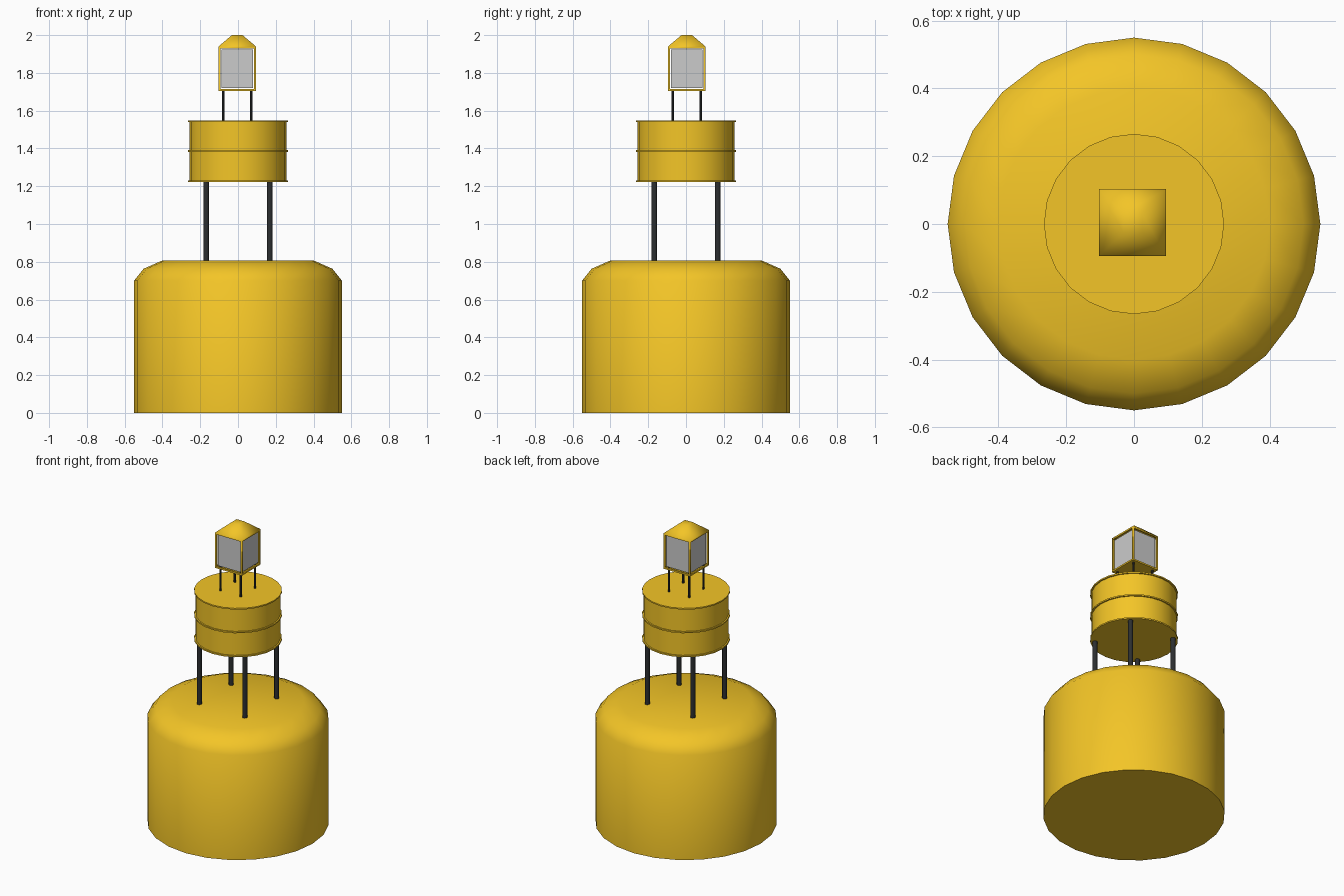
import bpy, bmesh, math

if "Cube" in bpy.data.objects:
    bpy.data.objects.remove(bpy.data.objects["Cube"])

CX, CY = -0.004, 0.004  # lantern axis


def material(name, rgb):
    m = bpy.data.materials.new(name)
    m.diffuse_color = (*rgb, 1)
    m.use_nodes = True
    m.node_tree.nodes["Principled BSDF"].inputs["Base Color"].default_value = m.diffuse_color
    return m


YELLOW = material("yellow_paint", (0.9, 0.56, 0.02))
DARK = material("dark_metal", (0.025, 0.028, 0.03))


def finish(name, bm, mat=None, angle=35):
    bmesh.ops.recalc_face_normals(bm, faces=bm.faces[:])
    me = bpy.data.meshes.new(name)
    bm.to_mesh(me)
    bm.free()
    ob = bpy.data.objects.new(name, me)
    bpy.context.collection.objects.link(ob)
    if mat:
        me.materials.append(mat)
    bpy.ops.object.select_all(action='DESELECT')
    ob.select_set(True)
    bpy.context.view_layer.objects.active = ob
    bpy.ops.object.shade_smooth_by_angle(angle=math.radians(angle))
    return ob


def lathe(name, profile, sides, mat, angle=35, loc=(0, 0), turn=0.0):
    """Closed solid from stacked rings of (radius, z)."""
    bm = bmesh.new()
    rings = []
    for r, z in profile:
        rings.append([bm.verts.new((loc[0] + r * math.cos(turn + math.tau * i / sides),
                                    loc[1] + r * math.sin(turn + math.tau * i / sides), z))
                      for i in range(sides)])
    for a, b in zip(rings, rings[1:]):
        for i in range(sides):
            j = (i + 1) % sides
            bm.faces.new((a[i], a[j], b[j], b[i]))
    bm.faces.new(rings[0][::-1])
    bm.faces.new(rings[-1])
    return finish(name, bm, mat, angle)


# Float body with rounded shoulder
lathe("float_body", [(0.55, 0), (0.55, 0.70), (0.50, 0.763), (0.40, 0.807)], 24, YELLOW, 50)

# Drum with three thin ribs
R, W = 0.266, 0.257
lathe("drum", [(R, 1.222), (R, 1.231), (W, 1.231), (W, 1.382), (R, 1.382), (R, 1.391),
               (W, 1.391), (W, 1.54), (R, 1.54), (R, 1.549)], 24, YELLOW)

# Lower and upper support posts
for sx in (-1, 1):
    for sy in (-1, 1):
        lathe("lower_post", [(0.015, 0.79), (0.015, 1.23)], 12, DARK,
              loc=(sx * 0.168, sy * 0.168))
        lathe("upper_post", [(0.007, 1.54), (0.007, 1.71)], 8, DARK,
              loc=(CX + sx * 0.075, CY + sy * 0.075))

# Lantern housing: square body with tapered roof, windows inset and opened
q = math.sqrt(2)
bm = bmesh.new()
rings = [[bm.verts.new((CX + r * x, CY + r * y, z))
          for x, y in ((-1, -1), (1, -1), (1, 1), (-1, 1))]
         for r, z in ((0.099, 1.704), (0.099, 1.94), (0.028, 2.0))]
sides = []
for k in range(2):
    for i in range(4):
        j = (i + 1) % 4
        f = bm.faces.new((rings[k][i], rings[k][j], rings[k + 1][j], rings[k + 1][i]))
        if k == 0:
            sides.append(f)
bm.faces.new(rings[0][::-1])
bm.faces.new(rings[2])
bm.normal_update()
bmesh.ops.inset_individual(bm, faces=sides, thickness=0.015, depth=0)
bmesh.ops.inset_individual(bm, faces=sides, thickness=0.0, depth=-0.01)
bmesh.ops.delete(bm, geom=sides, context='FACES')
finish("lantern_housing", bm, YELLOW, 65)

# Grey window panes
for i in range(4):
    a = i * math.pi / 2
    nx, ny = math.sin(a), -math.cos(a)
    bm = bmesh.new()
    bm.faces.new([bm.verts.new((CX + nx * 0.089 - ny * t, CY + ny * 0.089 + nx * t, z))
                  for t, z in ((-0.084, 1.719), (0.084, 1.719), (0.084, 1.925), (-0.084, 1.925))])
    bm.normal_update()
    f = next(iter(bm.faces))
    out = f.normal.x * nx + f.normal.y * ny > 0
    pane = finish("window_pane", bm)
    if (pane.data.polygons[0].normal.x * nx + pane.data.polygons[0].normal.y * ny) < 0:
        pane.data.flip_normals()
